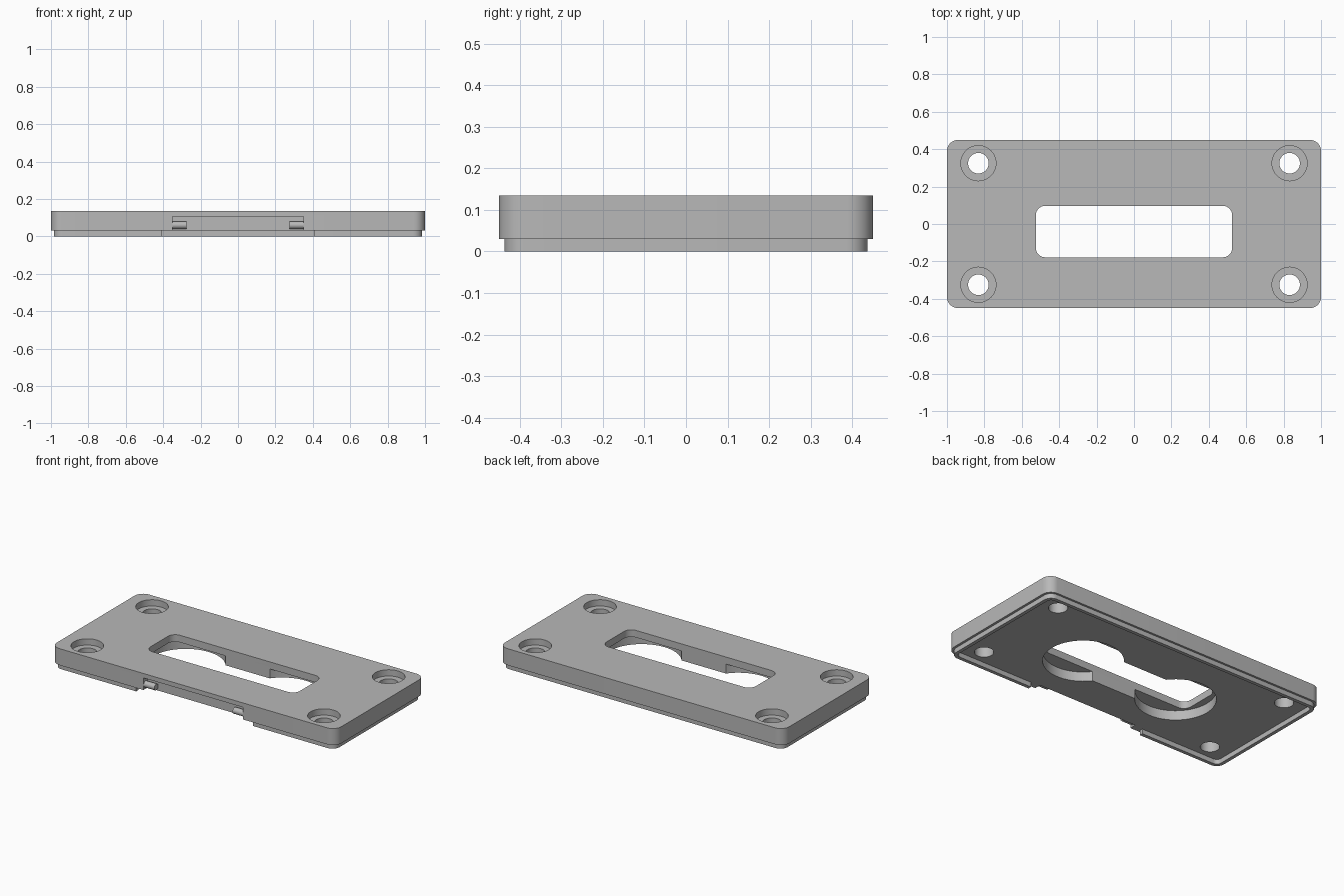
import bpy
import bmesh
from math import cos, sin, pi, radians

if "Cube" in bpy.data.objects:
    bpy.data.objects.remove(bpy.data.objects["Cube"], do_unlink=True)

grey = bpy.data.materials.new("plain grey")
grey.use_nodes = True
grey.diffuse_color = (0.48, 0.48, 0.48, 1)
grey.node_tree.nodes["Principled BSDF"].inputs["Base Color"].default_value = grey.diffuse_color


def prism(name, outline, z0, z1):
    """Extrude a flat outline from z0 up to z1."""
    bm = bmesh.new()
    face = bm.faces.new([bm.verts.new((x, y, z0)) for x, y in outline])
    top = bmesh.ops.extrude_face_region(bm, geom=[face])["geom"]
    verts = [v for v in top if isinstance(v, bmesh.types.BMVert)]
    bmesh.ops.translate(bm, vec=(0, 0, z1 - z0), verts=verts)
    bmesh.ops.recalc_face_normals(bm, faces=bm.faces)
    mesh = bpy.data.meshes.new(name)
    bm.to_mesh(mesh)
    bm.free()
    mesh.materials.append(grey)
    obj = bpy.data.objects.new(name, mesh)
    bpy.context.collection.objects.link(obj)
    return obj


def circle(cx, cy, r, n=48):
    return [(cx + r * cos(2 * pi * i / n), cy + r * sin(2 * pi * i / n)) for i in range(n)]


def rounded_rect(x0, x1, y0, y1, r, n=8):
    centres = [(x1 - r, y1 - r), (x0 + r, y1 - r), (x0 + r, y0 + r), (x1 - r, y0 + r)]
    return [(cx + r * cos(pi / 2 * (q + i / n)), cy + r * sin(pi / 2 * (q + i / n)))
            for q, (cx, cy) in enumerate(centres) for i in range(n + 1)]


def rect(x0, x1, y0, y1):
    return [(x0, y0), (x1, y0), (x1, y1), (x0, y1)]


def cut(obj, cutters):
    """Subtract each cutter, then remove it."""
    for cutter in cutters:
        cutter.hide_render = True
        mod = obj.modifiers.new("cut", "BOOLEAN")
        mod.operation = "DIFFERENCE"
        mod.solver = "EXACT"
        mod.object = cutter
    graph = bpy.context.evaluated_depsgraph_get()
    mesh = bpy.data.meshes.new_from_object(obj.evaluated_get(graph))
    obj.modifiers.clear()
    obj.data = mesh
    for cutter in cutters:
        bpy.data.objects.remove(cutter, do_unlink=True)


# Main plate with its openings
FLOOR, TOP = 0.03, 0.135
plate = prism("plate", rounded_rect(-1, 1, -0.45, 0.45, 0.06), FLOOR, TOP)
cutters = [
    prism("slot_cutter", rounded_rect(-0.525, 0.525, -0.178, 0.097, 0.05), -0.1, 0.3),
    prism("notch_cutter", rect(-0.35, 0.35, -0.6, -0.408), -0.1, 0.107),
]
for sx in (-1, 1):
    # Round pocket in the underside, beside the slot
    cutters.append(prism("pocket_cutter", circle(sx * 0.34, -0.04, 0.23, 64), -0.1, 0.09))
    for sy in (-1, 1):
        # Counterbored screw holes
        cutters.append(prism("hole_cutter", circle(sx * 0.832, sy * 0.325, 0.055), -0.1, 0.3))
        cutters.append(prism("bore_cutter", circle(sx * 0.832, sy * 0.325, 0.094), 0.095, 0.3))
cut(plate, cutters)

# Thin lip under the plate, open at the front
lip = prism("lower_lip", rounded_rect(-0.985, 0.985, -0.437, 0.437, 0.05), 0, FLOOR + 0.002)
cut(lip, [
    prism("inside_cutter", rounded_rect(-0.963, 0.963, -0.415, 0.415, 0.03), -0.1, 0.1),
    prism("gap_cutter", rect(-0.41, 0.41, -0.6, -0.3), -0.1, 0.1),
])

# Hinge pins inside the notch
pins = []
for side, sx in (("right", -1), ("left", 1)):
    pin = prism(side + "_hinge_pin", circle(0, 0, 0.02, 24), -0.04, 0.04)
    pin.rotation_euler = (0, radians(90), 0)
    pin.location = (sx * 0.315, -0.428, 0.06)
    pins.append(pin)

# Smooth the rounded walls, keep the edges sharp
bpy.ops.object.select_all(action="DESELECT")
for obj in [plate, lip] + pins:
    obj.select_set(True)
bpy.context.view_layer.objects.active = plate
bpy.ops.object.shade_smooth_by_angle(angle=radians(30))
